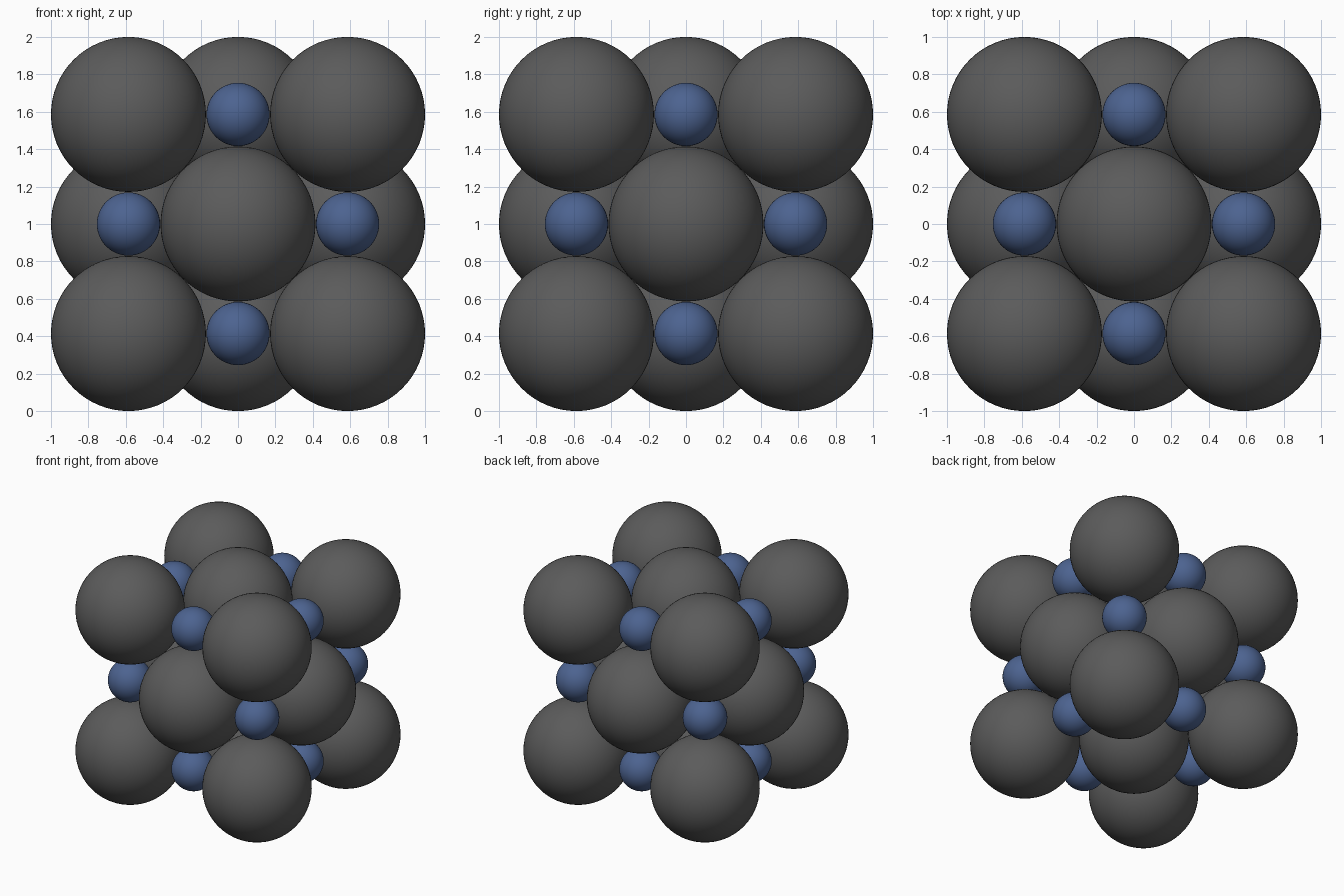
import bpy, bmesh, math
from itertools import product

if "Cube" in bpy.data.objects:
    bpy.data.objects.remove(bpy.data.objects["Cube"])

H = 2 - math.sqrt(2)            # half the cell edge
R_BIG = 1 - H                   # large spheres touch along face diagonals
R_SMALL = 0.169                 # small spheres fill the gaps


def material(name, color):
    mat = bpy.data.materials.new(name)
    mat.diffuse_color = (*color, 1)
    mat.use_nodes = True
    mat.node_tree.nodes["Principled BSDF"].inputs["Base Color"].default_value = mat.diffuse_color
    return mat


def sphere_mesh(name, radius, segments, mat):
    mesh = bpy.data.meshes.new(name)
    bm = bmesh.new()
    bmesh.ops.create_uvsphere(bm, u_segments=segments, v_segments=segments // 2, radius=radius)
    for f in bm.faces:
        f.smooth = True
    bm.to_mesh(mesh)
    bm.free()
    mesh.materials.append(mat)
    return mesh


big = sphere_mesh("large_sphere", R_BIG, 64, material("dark_grey", (0.105, 0.105, 0.105)))
small = sphere_mesh("small_sphere", R_SMALL, 48, material("blue", (0.073, 0.125, 0.28)))

# 3x3x3 lattice with alternating spheres: large on corners and face centres,
# small on edge midpoints and the body centre
for i, j, k in product((-1, 0, 1), repeat=3):
    ones = abs(i) + abs(j) + abs(k)
    name = ("body_centre_small", "face_large", "edge_small", "corner_large")[ones]
    obj = bpy.data.objects.new(name, big if ones % 2 else small)
    obj.location = (i * H, j * H, 1 + k * H)
    bpy.context.collection.objects.link(obj)
